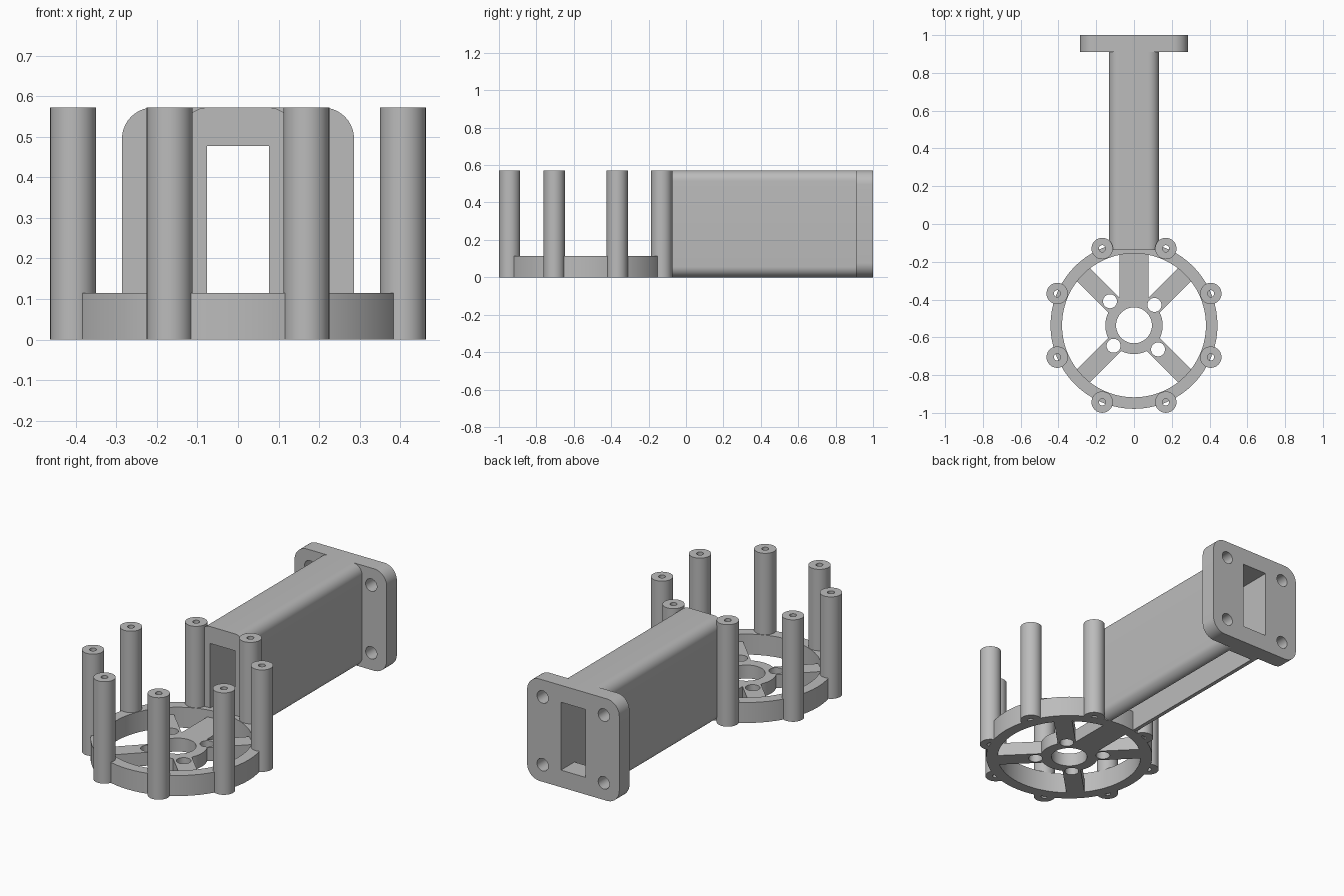
import bpy, bmesh
from math import sin, cos, pi, radians, asin, degrees, sqrt

if "Cube" in bpy.data.objects:
    bpy.data.objects.remove(bpy.data.objects["Cube"], do_unlink=True)

grey = bpy.data.materials.new("plain grey")
grey.use_nodes = True
colour = (0.5, 0.5, 0.5, 1)
grey.diffuse_color = colour
grey.node_tree.nodes["Principled BSDF"].inputs["Base Color"].default_value = colour

CY = -0.5365      # centre of the round frame
HEIGHT = 0.572    # overall height
parts = []


def arc(x, y, r, start, end, steps=10):
    angles = [radians(start + (end - start) * i / steps) for i in range(steps + 1)]
    return [(x + r * cos(a), y + r * sin(a)) for a in angles]


def circle(x, y, r, steps=32):
    return arc(x, y, r, 0, 360, steps)[:-1]


def rectangle(half, low, high):
    return [(-half, low), (half, low), (half, high), (-half, high)]


def rounded(half, height, r):
    """Rounded rectangle standing on zero, starting at its bottom right."""
    x = half - r
    return (arc(x, r, r, -90, 0) + arc(x, height - r, r, 0, 90)
            + arc(-x, height - r, r, 90, 180) + arc(-x, r, r, 180, 270))


def extrude(name, outlines, low, high, along_y=False, y=0.0):
    """Solid from a flat outline with holes, raised along z or along y."""
    curve = bpy.data.curves.new(name, "CURVE")
    curve.dimensions = "2D"
    curve.fill_mode = "BOTH"
    curve.extrude = (high - low) / 2
    for outline in outlines:
        spline = curve.splines.new("POLY")
        spline.points.add(len(outline) - 1)
        for point, (px, py) in zip(spline.points, outline):
            point.co = (px, py, 0, 1)
        spline.use_cyclic_u = True
    temp = bpy.data.objects.new(name + " outline", curve)
    bpy.context.collection.objects.link(temp)
    bpy.context.view_layer.update()
    depsgraph = bpy.context.evaluated_depsgraph_get()
    mesh = bpy.data.meshes.new_from_object(temp.evaluated_get(depsgraph))
    bpy.data.objects.remove(temp, do_unlink=True)
    bm = bmesh.new()
    bm.from_mesh(mesh)
    bmesh.ops.remove_doubles(bm, verts=bm.verts, dist=0.0001)
    middle = (low + high) / 2
    for v in bm.verts:
        px, py, pz = v.co
        v.co = (px, middle - pz, py) if along_y else (px, py + y, pz + middle)
    bmesh.ops.recalc_face_normals(bm, faces=bm.faces)
    bm.to_mesh(mesh)
    bm.free()
    mesh.materials.clear()
    mesh.materials.append(grey)
    obj = bpy.data.objects.new(name, mesh)
    bpy.context.collection.objects.link(obj)
    parts.append(obj)


# Round frame
extrude("ring", [circle(0, 0, 0.442, 72), circle(0, 0, 0.381, 72)], 0, 0.115, y=CY)

# Hub with four diagonal arms and a wider arm towards the tube
HUB, ARM, WIDE, REACH = 0.152, 0.0485, 0.0765, 0.395
spread = degrees(asin(ARM / HUB))


def arm_end(angle):
    a = radians(angle)
    return [(REACH * cos(a) - s * ARM * sin(a), REACH * sin(a) + s * ARM * cos(a))
            for s in (1, -1)]


side = [(WIDE, 0.4), (WIDE, WIDE + ARM * sqrt(2))]
side += arm_end(45) + arc(0, 0, HUB, 45 - spread, spread - 45)
side += arm_end(-45) + arc(0, 0, HUB, -45 - spread, -90)
hub = side + [(-x, y) for x, y in reversed(side[:-1])]
holes = [circle(0, 0, 0.095, 48)]
for angle, distance in ((45, 0.153), (135, 0.18), (225, 0.153), (315, 0.18)):
    a = radians(angle)
    holes.append(circle(distance * cos(a), distance * sin(a), 0.037))
extrude("hub_and_arms", [hub] + holes, 0, 0.075, y=CY)

# Eight hollow posts around the ring
for i in range(8):
    a = radians(22.5 + 45 * i)
    x, y = 0.44 * cos(a), 0.44 * sin(a)
    extrude(f"post_{i + 1}", [circle(x, y, 0.0567), circle(x, y, 0.018, 20)],
            0, HEIGHT, y=CY)

# Rectangular tube, open underneath up to a closed collar at the back
window = rectangle(0.0765, 0.096, 0.477)
shell = rounded(0.1335, HEIGHT, 0.057)
channel = shell + [(-0.0765, 0.477), (0.0765, 0.477)]
extrude("tube", [channel], -0.137, 0.88, along_y=True)
extrude("tube_collar", [shell, window], 0.88, 0.912, along_y=True)

# Square end flange with bolt holes
bolts = [circle(x, HEIGHT / 2 + z, 0.035) for x in (-0.19, 0.19) for z in (-0.19, 0.19)]
extrude("flange", [rounded(0.286, HEIGHT, 0.077), window] + bolts, 0.91, 1.0, along_y=True)

# Smooth shading with crisp edges
bpy.ops.object.select_all(action="DESELECT")
for obj in parts:
    obj.select_set(True)
bpy.context.view_layer.objects.active = parts[0]
bpy.ops.object.shade_smooth_by_angle(angle=radians(30))
